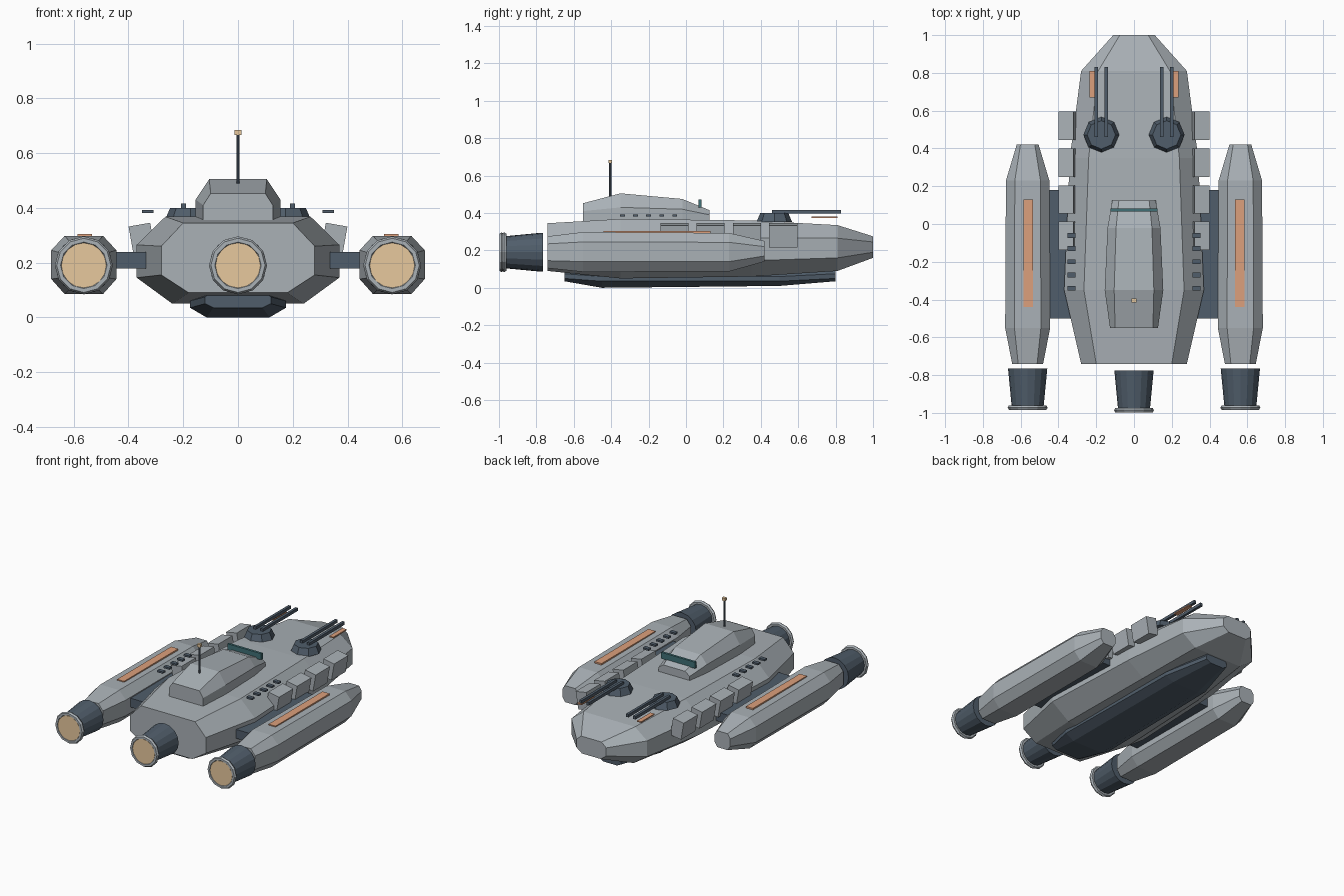
import bpy, bmesh
from math import pi, radians
from mathutils import Matrix

if "Cube" in bpy.data.objects:
    bpy.data.objects.remove(bpy.data.objects["Cube"])


def material(name, rgb):
    m = bpy.data.materials.new(name)
    m.diffuse_color = (*rgb, 1)
    m.use_nodes = True
    m.node_tree.nodes["Principled BSDF"].inputs["Base Color"].default_value = m.diffuse_color
    return m


HULL = material("hull_grey", (0.40, 0.44, 0.47))
DARK = material("dark_steel", (0.08, 0.11, 0.145))
ORANGE = material("orange_paint", (0.72, 0.35, 0.20))
GLOW = material("warm_glow", (0.80, 0.58, 0.34))
GLASS = material("teal_glass", (0.05, 0.16, 0.18))


def finish(bm, name, mat):
    bmesh.ops.recalc_face_normals(bm, faces=bm.faces)
    me = bpy.data.meshes.new(name)
    bm.to_mesh(me)
    bm.free()
    ob = bpy.data.objects.new(name, me)
    bpy.context.collection.objects.link(ob)
    me.materials.append(mat)
    return ob


def loft(name, sections, mat, x=0):
    """Eight-sided sections: y, side/top/bottom half widths, four heights."""
    bm = bmesh.new()
    rings = []
    for y, w, tw, bw, z0, z1, z2, z3 in sections:
        half = [(bw, z0), (w, z1), (w, z2), (tw, z3)]
        pts = half + [(-a, z) for a, z in reversed(half)]
        rings.append([bm.verts.new((x + a, y, z)) for a, z in pts])
    for r, s in zip(rings, rings[1:]):
        for i in range(8):
            j = (i + 1) % 8
            bm.faces.new((r[i], r[j], s[j], s[i]))
    bm.faces.new(rings[0])
    bm.faces.new(rings[-1])
    return finish(bm, name, mat)


def box(name, center, size, mat, tilt=0):
    bm = bmesh.new()
    m = Matrix.Translation(center) @ Matrix.Rotation(tilt, 4, 'Y') @ Matrix.Diagonal((*size, 1))
    bmesh.ops.create_cube(bm, size=1, matrix=m)
    return finish(bm, name, mat)


def cone(name, center, r1, r2, depth, sides, mat, rot=None):
    bm = bmesh.new()
    m = Matrix.Translation(center) @ (rot or Matrix())
    bmesh.ops.create_cone(bm, cap_ends=True, segments=sides, radius1=r1,
                          radius2=r2, depth=depth, matrix=m)
    return finish(bm, name, mat)


# Main hull and keel
loft("main_hull", [
    (-0.74, 0.28, 0.20, 0.18, 0.09, 0.155, 0.26, 0.345),
    (-0.35, 0.37, 0.265, 0.24, 0.05, 0.145, 0.265, 0.368),
    (0.35, 0.34, 0.24, 0.22, 0.06, 0.145, 0.265, 0.36),
    (0.81, 0.28, 0.19, 0.18, 0.09, 0.16, 0.265, 0.335),
    (1.00, 0.11, 0.075, 0.07, 0.16, 0.19, 0.245, 0.275)], HULL)
loft("keel", [
    (-0.65, 0.12, 0.10, 0.09, 0.035, 0.05, 0.075, 0.09),
    (-0.45, 0.175, 0.14, 0.115, 0.0, 0.035, 0.06, 0.085),
    (0.50, 0.16, 0.13, 0.10, 0.01, 0.035, 0.06, 0.085),
    (0.80, 0.08, 0.07, 0.05, 0.035, 0.05, 0.075, 0.10)], DARK)

# Command bridge, visor and mast
loft("bridge", [
    (-0.55, 0.127, 0.10, 0.127, 0.345, 0.36, 0.41, 0.452),
    (-0.35, 0.155, 0.105, 0.155, 0.345, 0.36, 0.43, 0.505),
    (-0.02, 0.14, 0.095, 0.14, 0.345, 0.36, 0.42, 0.475),
    (0.125, 0.115, 0.08, 0.115, 0.345, 0.36, 0.39, 0.415)], HULL)
box("visor", (0, 0.075, 0.45), (0.25, 0.016, 0.042), GLASS)
cone("mast", (0, -0.405, 0.575), 0.006, 0.006, 0.19, 8, DARK)
box("mast_light", (0, -0.405, 0.675), (0.024, 0.02, 0.018), GLOW)


def engine(name, x, front, back):
    """Tapered nozzle with rim ring and glowing disc, pointing to -y."""
    z, turn = 0.19, Matrix.Rotation(pi / 2, 4, 'X')
    cone(name + "_nozzle", (x, (front + back) / 2, z), 0.104, 0.084,
         front - back, 16, DARK, turn)
    cone(name + "_glow", (x, back - 0.004, z), 0.082, 0.082, 0.012, 16, GLOW, turn)
    bpy.ops.mesh.primitive_torus_add(
        location=(x, back, z), rotation=(pi / 2, 0, 0), major_segments=12,
        minor_segments=6, major_radius=0.092, minor_radius=0.014)
    ring = bpy.context.object
    ring.name = name + "_rim"
    ring.data.materials.append(HULL)


engine("centre_engine", 0, -0.775, -0.986)

for s, side in ((-1, "left"), (1, "right")):
    # Nacelle with pylon, stripe and engine
    loft(side + "_nacelle", [
        (-0.74, 0.082, 0.05, 0.05, 0.105, 0.145, 0.235, 0.275),
        (-0.55, 0.119, 0.07, 0.07, 0.085, 0.14, 0.245, 0.298),
        (0.23, 0.115, 0.068, 0.068, 0.087, 0.14, 0.243, 0.293),
        (0.42, 0.058, 0.038, 0.038, 0.14, 0.17, 0.22, 0.25)], HULL, s * 0.563)
    box(side + "_pylon", (s * 0.395, -0.16, 0.208), (0.15, 0.68, 0.06), DARK)
    box(side + "_nacelle_stripe", (s * 0.56, -0.155, 0.298), (0.052, 0.57, 0.012), ORANGE)
    engine(side + "_engine", s * 0.563, -0.765, -0.972)

    # Twin-barrel turret
    cone(side + "_turret", (s * 0.173, 0.472, 0.376), 0.095, 0.075, 0.046, 8, DARK)
    for k in (-1, 1):
        box(side + "_barrel", (s * 0.173 + k * 0.026, 0.645, 0.406),
            (0.018, 0.37, 0.02), DARK)
    box(side + "_bow_stripe", (s * 0.221, 0.74, 0.377), (0.03, 0.14, 0.008), ORANGE)

    # Tilted armour blocks along the shoulder
    for y in (0.52, 0.325, 0.13, -0.062):
        box(side + "_armour_block", (s * 0.35, y, 0.281), (0.08, 0.15, 0.117),
            HULL, s * radians(10))

    # Row of small ports
    for i in range(5):
        box(side + "_port", (s * 0.33, -0.06 - 0.07 * i, 0.387), (0.042, 0.026, 0.012), DARK)
